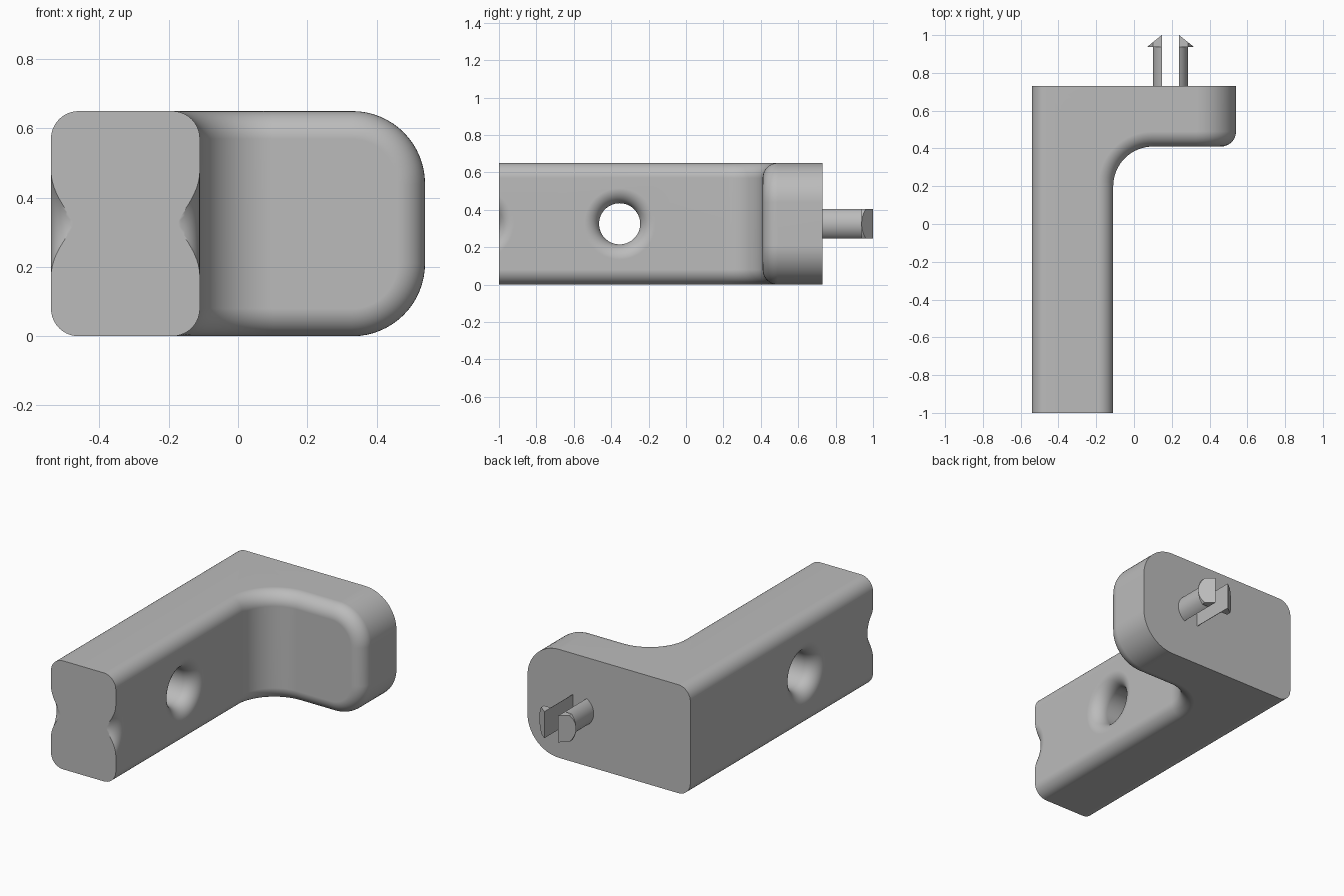
import bpy
import bmesh
from math import sin, cos, pi, asin, sqrt

cube = bpy.data.objects.get("Cube")
if cube:
    bpy.data.objects.remove(cube, do_unlink=True)

grey = bpy.data.materials.new("light grey")
grey.use_nodes = True
GREY = (0.5, 0.5, 0.5, 1)
grey.diffuse_color = GREY
grey.node_tree.nodes["Principled BSDF"].inputs["Base Color"].default_value = GREY

LEFT, INNER, RIGHT = -0.54, -0.11, 0.54
FRONT, LEDGE, BACK = -1.0, 0.41, 0.73
HEIGHT, ROUND = 0.65, 0.08
MID = HEIGHT / 2


def make_object(name, bm):
    bmesh.ops.recalc_face_normals(bm, faces=bm.faces[:])
    mesh = bpy.data.meshes.new(name)
    bm.to_mesh(mesh)
    bm.free()
    obj = bpy.data.objects.new(name, mesh)
    bpy.context.collection.objects.link(obj)
    mesh.materials.append(grey)
    return obj


def bridge(bm, rings):
    """Skin a list of equal closed rings and cap both ends."""
    loops = [[bm.verts.new(p) for p in ring] for ring in rings]
    n = len(loops[0])
    for a, b in zip(loops, loops[1:]):
        for i in range(n):
            j = (i + 1) % n
            bm.faces.new((a[i], a[j], b[j], b[i]))
    bm.faces.new(loops[0])
    bm.faces.new(loops[-1])


def smooth(obj):
    bpy.ops.object.select_all(action='DESELECT')
    obj.select_set(True)
    bpy.context.view_layer.objects.active = obj
    bpy.ops.object.shade_smooth_by_angle(angle=pi / 6)


def round_edges(bm, edges, radius, segments):
    bmesh.ops.bevel(bm, geom=edges, offset=radius, offset_type='OFFSET',
                    segments=segments, profile=0.5, affect='EDGES')
    bm.normal_update()


# L-shaped body
bm = bmesh.new()
outline = [(LEFT, FRONT), (INNER, FRONT), (INNER, LEDGE),
           (RIGHT, LEDGE), (RIGHT, BACK), (LEFT, BACK)]
bridge(bm, [[(x, y, z) for x, y in outline] for z in (0, HEIGHT)])
bmesh.ops.recalc_face_normals(bm, faces=bm.faces[:])


def edge_info(e):
    a, b = e.verts
    return (a.co + b.co) / 2, (a.co - b.co).normalized()


# Inside corner and the two big corners of the foot
corner, foot = [], []
for e in bm.edges:
    c, d = edge_info(e)
    if abs(d.z) > 0.9 and abs(c.x - INNER) < 0.01 and abs(c.y - LEDGE) < 0.01:
        corner.append(e)
    if abs(d.y) > 0.9 and c.x > RIGHT - 0.01:
        foot.append(e)
round_edges(bm, corner + foot, 0.21, 16)

# Rounded rim around the inner surface, and along the outer side of the arm
inner_faces = set()
for f in bm.faces:
    c = f.calc_center_median()
    if abs(f.normal.z) < 0.1 and INNER - 0.01 < c.x < RIGHT - 0.05 \
            and FRONT + 0.1 < c.y < LEDGE + 0.01:
        inner_faces.add(f)
rim = []
for e in bm.edges:
    c, d = edge_info(e)
    on_rim = sum(f in inner_faces for f in e.link_faces) == 1
    outer = abs(d.y) > 0.9 and c.x < LEFT + 0.01
    if (on_rim and c.y > FRONT + 0.01) or outer:
        rim.append(e)
round_edges(bm, rim, ROUND, 10)
body = make_object("bracket_body", bm)


# Flared cross holes: one through the arm, one just grazing its end
def cut_hole(y):
    r, steps, n = 0.11, 10, 64
    half = (INNER - LEFT) / 2
    side = [(half + 0.05, r + ROUND)]
    for i in range(steps + 1):
        a = pi / 2 * i / steps
        side.append((half - ROUND + ROUND * cos(a), r + ROUND - ROUND * sin(a)))
    profile = side + [(-x, q) for x, q in reversed(side)]
    cx = (LEFT + INNER) / 2
    cutter_bm = bmesh.new()
    bridge(cutter_bm, [[(cx + x, y + q * cos(2 * pi * k / n), MID + q * sin(2 * pi * k / n))
                        for k in range(n)] for x, q in profile])
    cutter = make_object("hole_cutter", cutter_bm)
    cutter.hide_render = True
    mod = body.modifiers.new("hole", 'BOOLEAN')
    mod.operation = 'DIFFERENCE'
    mod.solver = 'EXACT'
    mod.object = cutter
    bpy.context.view_layer.objects.active = body
    bpy.ops.object.modifier_apply(modifier=mod.name)
    bpy.data.objects.remove(cutter, do_unlink=True)


cut_hole(-0.355)
cut_hole(FRONT - 0.112)
smooth(body)
weighted = body.modifiers.new("even_shading", 'WEIGHTED_NORMAL')
weighted.keep_sharp = True

# Split snap peg on the back: two prongs with barbed tips
PEG_X, SLOT, SHAFT, BARB = 0.193, 0.046, 0.092, 0.122
TIP_Y = 0.938
HALF = sqrt(SHAFT ** 2 - SLOT ** 2)


def segment(radius, limit, n=16):
    """Part of a disc outside the slot, clipped to the given half height."""
    a = asin(limit / radius)
    pts = [(radius * cos(-a + 2 * a * i / n), radius * sin(-a + 2 * a * i / n))
           for i in range(n + 1)]
    if pts[0][0] > SLOT + 0.001:
        pts = [(SLOT, -limit)] + pts + [(SLOT, limit)]
    return pts


for name, s in (("left", 1), ("right", -1)):
    bm = bmesh.new()
    shaft = segment(SHAFT, HALF)
    bridge(bm, [[(PEG_X + s * x, y, MID + z) for x, z in shaft]
                for y in (BACK - 0.02, TIP_Y + 0.005)])
    smooth(make_object(name + "_prong", bm))

    bm = bmesh.new()
    tip = segment(BARB, HALF)
    slope = (1 - TIP_Y - 0.001) / (BARB - SLOT)
    bridge(bm, [[(PEG_X + s * x, TIP_Y, MID + z) for x, z in tip],
                [(PEG_X + s * x, 1 - (x - SLOT) * slope, MID + z) for x, z in tip]])
    smooth(make_object(name + "_barb", bm))
